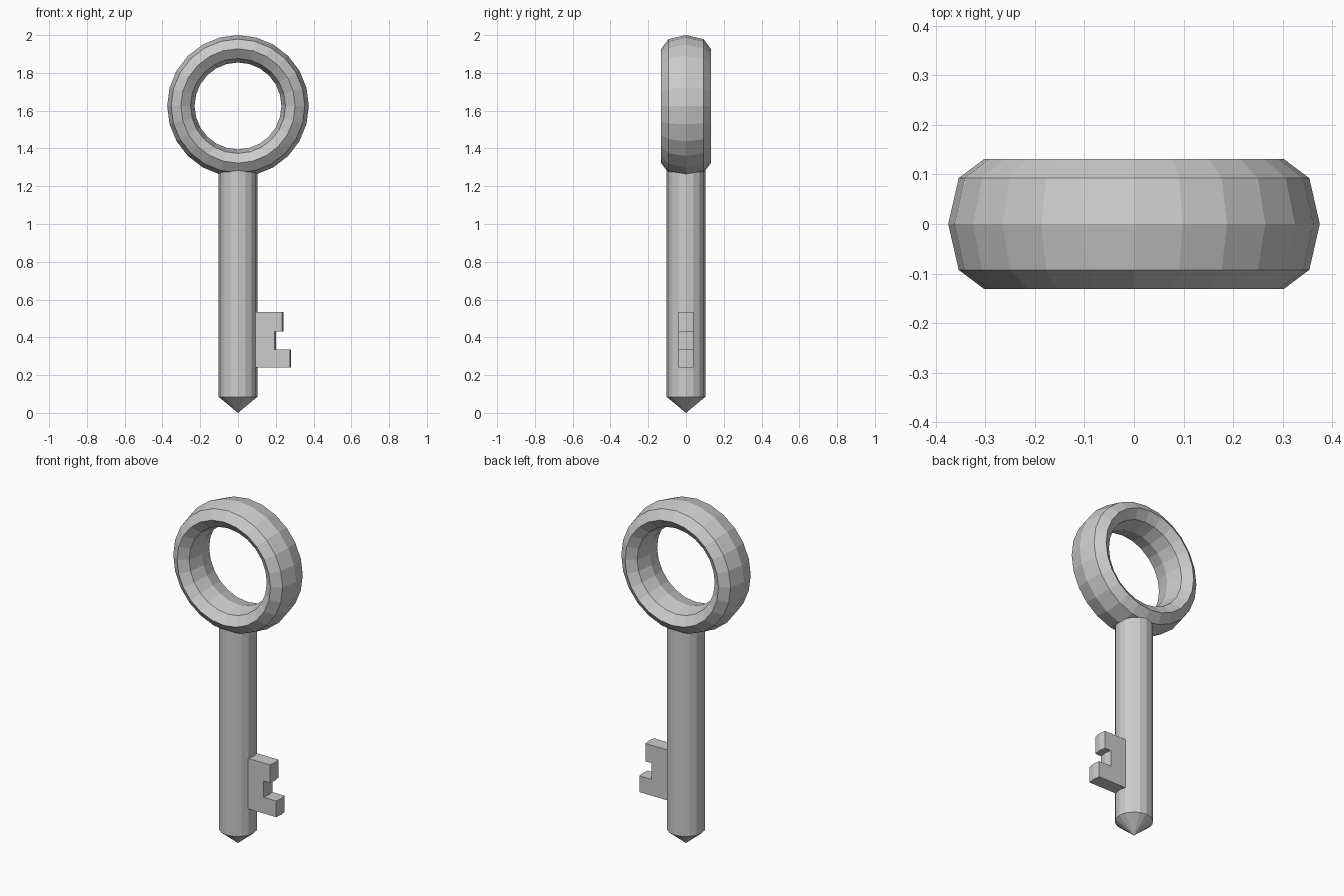
import bpy, bmesh
from math import pi
from mathutils import Matrix

if "Cube" in bpy.data.objects:
    bpy.data.objects.remove(bpy.data.objects["Cube"])


def make_object(name, bm):
    bmesh.ops.recalc_face_normals(bm, faces=bm.faces)
    mesh = bpy.data.meshes.new(name)
    bm.to_mesh(mesh)
    bm.free()
    obj = bpy.data.objects.new(name, mesh)
    bpy.context.collection.objects.link(obj)
    return obj


# Ring handle: faceted torus stretched along its axis
bpy.ops.mesh.primitive_torus_add(
    major_segments=24, minor_segments=8, major_radius=0.3025, minor_radius=0.0725,
    location=(0, 0, 1.625), rotation=(pi / 2, 0, 0))
ring = bpy.context.object
ring.name = "ring_handle"
ring.scale = (1, 1, 1.81)

# Shank: cylinder whose bottom cap is pulled down to a point
tip_z, top_z = 0.085, 1.30
bm = bmesh.new()
bmesh.ops.create_cone(bm, cap_ends=True, segments=16, radius1=0.102, radius2=0.102,
                      depth=top_z - tip_z,
                      matrix=Matrix.Translation((0, 0, (top_z + tip_z) / 2)))
bottom = min(bm.faces, key=lambda f: f.calc_center_median().z)
tip = bmesh.ops.poke(bm, faces=[bottom])["verts"][0]
tip.co.z = 0
make_object("shank", bm)

# Bit: notched profile in x/z, lofted through three y stations for ridged ends
profile = [(0.05, 0.24), (0.28, 0.24), (0.28, 0.335), (0.20, 0.335),
           (0.20, 0.43), (0.24, 0.43), (0.24, 0.535), (0.05, 0.535)]
bm = bmesh.new()
layers = []
for y, inset in ((-0.04, 0.006), (0, 0), (0.04, 0.006)):
    layers.append([bm.verts.new((x - (inset if x > 0.1 else 0), y, z)) for x, z in profile])
n = len(profile)
for a, b in zip(layers, layers[1:]):
    for i in range(n):
        j = (i + 1) % n
        bm.faces.new((a[i], a[j], b[j], b[i]))
bm.faces.new(layers[0])
bm.faces.new(layers[-1])
make_object("bit", bm)
